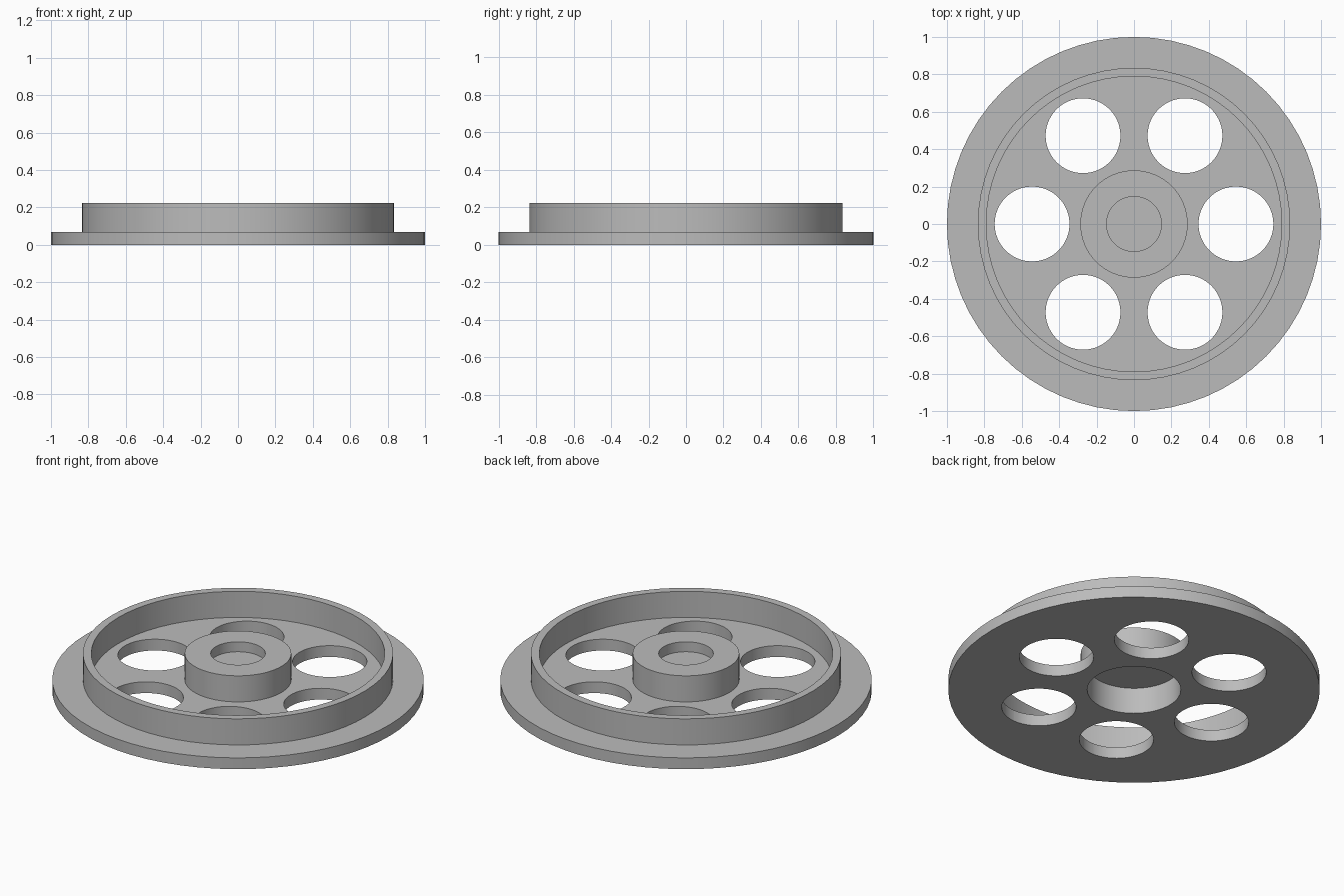
import bpy
import bmesh
import math
from mathutils import Matrix, Vector

SEGMENTS = 64
HOLES = 6
HOLE_RADIUS, HOLE_RING = 0.2, 0.545
PLATE, TOP = 0.067, 0.222

cube = bpy.data.objects.get("Cube")
if cube:
    bpy.data.objects.remove(cube, do_unlink=True)

grey = bpy.data.materials.new("plain_grey")
grey.use_nodes = True
grey.diffuse_color = (0.5, 0.5, 0.5, 1)
grey.node_tree.nodes["Principled BSDF"].inputs["Base Color"].default_value = (0.5, 0.5, 0.5, 1)


def add_object(name, bm):
    bmesh.ops.recalc_face_normals(bm, faces=bm.faces)
    mesh = bpy.data.meshes.new(name)
    bm.to_mesh(mesh)
    bm.free()
    mesh.materials.append(grey)
    obj = bpy.data.objects.new(name, mesh)
    bpy.context.collection.objects.link(obj)
    return obj


def lathe(name, profile):
    """Revolve an (r, z) profile around the z axis."""
    bm = bmesh.new()
    verts = [bm.verts.new((r, 0, z)) for r, z in profile]
    edges = [bm.edges.new(pair) for pair in zip(verts, verts[1:])]
    bmesh.ops.spin(bm, geom=verts + edges, cent=Vector(), axis=(0, 0, 1),
                   angle=math.tau, steps=SEGMENTS)
    bmesh.ops.remove_doubles(bm, verts=bm.verts, dist=0.0005)
    return add_object(name, bm)


# Wheel: hollow hub underside, flange plate, raised rim, hub with a top recess
wheel = lathe("flanged_wheel", [
    (0, 0.155), (0.252, 0.155), (0.252, 0),
    (1, 0), (1, PLATE),
    (0.835, PLATE), (0.835, TOP), (0.79, TOP), (0.79, PLATE),
    (0.287, PLATE), (0.287, TOP),
    (0.147, TOP), (0.147, 0.163), (0, 0.163),
])

# Ring of round lightening holes through the plate
bm = bmesh.new()
for i in range(HOLES):
    turn = Matrix.Rotation(math.tau * i / HOLES, 4, 'Z')
    bmesh.ops.create_cone(bm, cap_ends=True, segments=SEGMENTS, radius1=HOLE_RADIUS,
                          radius2=HOLE_RADIUS, depth=0.3,
                          matrix=turn @ Matrix.Translation((HOLE_RING, 0, 0)))
cutter = add_object("hole_cutter", bm)
cutter.hide_render = True

cut = wheel.modifiers.new("holes", 'BOOLEAN')
cut.operation = 'DIFFERENCE'
cut.solver = 'EXACT'
cut.object = cutter

bpy.ops.object.select_all(action='DESELECT')
wheel.select_set(True)
bpy.context.view_layer.objects.active = wheel
bpy.ops.object.modifier_apply(modifier=cut.name)
bpy.data.objects.remove(cutter, do_unlink=True)
bpy.ops.object.shade_smooth_by_angle(angle=math.radians(30))
